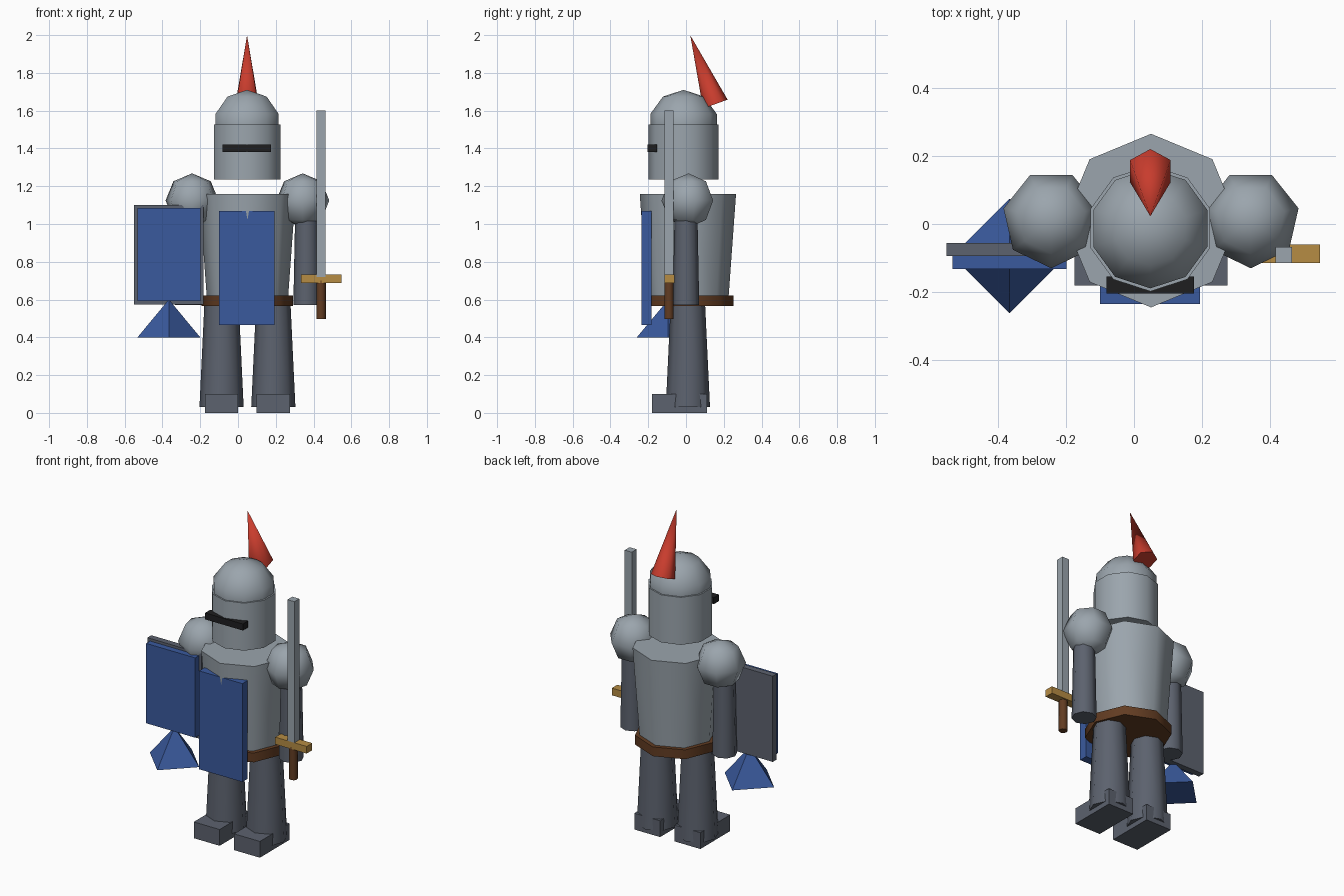
import bpy
from math import radians, pi

if "Cube" in bpy.data.objects:
    bpy.data.objects.remove(bpy.data.objects["Cube"])

CX = 0.05   # body centre line
CY = 0.01


def material(name, rgb):
    m = bpy.data.materials.new(name)
    lin = [((c / 255 + 0.055) / 1.055) ** 2.4 for c in rgb]
    m.diffuse_color = (*lin, 1)
    m.use_nodes = True
    m.node_tree.nodes["Principled BSDF"].inputs["Base Color"].default_value = m.diffuse_color
    return m


STEEL = material("light_steel", (155, 165, 173))
DARK = material("dark_steel", (92, 98, 110))
BLUE = material("blue", (58, 90, 158))
RED = material("red", (200, 60, 45))
BROWN = material("brown_leather", (98, 60, 34))
GOLD = material("gold", (182, 140, 68))
BLACK = material("black", (30, 30, 32))


def finish(name, mat, smooth=True):
    ob = bpy.context.object
    ob.name = name
    ob.data.materials.append(mat)
    if smooth:
        bpy.ops.object.shade_smooth_by_angle(angle=radians(60))
    return ob


def box(name, mat, x, y, z):
    """Box from (min, max) ranges."""
    mid = [(a + b) / 2 for a, b in (x, y, z)]
    bpy.ops.mesh.primitive_cube_add(size=1, location=mid)
    ob = bpy.context.object
    size = [b - a for a, b in (x, y, z)]
    for v in ob.data.vertices:
        v.co = [c * s for c, s in zip(v.co, size)]
    return finish(name, mat, False)


def cone(name, mat, sides, r1, r2, x, y, z0, z1, tilt=0):
    bpy.ops.mesh.primitive_cone_add(vertices=sides, radius1=r1, radius2=r2, depth=z1 - z0,
                                    location=(x, y, (z0 + z1) / 2), rotation=(tilt, 0, 0))
    return finish(name, mat)


def ball(name, mat, segments, rings, r, loc, turn=0):
    bpy.ops.mesh.primitive_uv_sphere_add(segments=segments, ring_count=rings, radius=r,
                                         location=loc, rotation=(0, 0, turn))
    return finish(name, mat)


# Paired limbs
for side, s in (("left", -1), ("right", 1)):
    leg_x = CX + s * 0.137
    box(f"{side}_foot", DARK, (leg_x - 0.088, leg_x + 0.088), (-0.18, 0.11), (0, 0.1))
    cone(f"{side}_leg", DARK, 8, 0.117, 0.09, leg_x, CY, 0.03, 0.6)
    cone(f"{side}_arm", DARK, 8, 0.07, 0.06, CX + s * 0.313, 0.0, 0.57, 1.08)
    ball(f"{side}_shoulder", STEEL, 7, 4, 0.144, (CX + s * 0.293, 0.014, 1.124), pi)

# Body
cone("torso", STEEL, 8, 0.213, 0.255, CX, CY, 0.58, 1.16)
cone("belt", BROWN, 8, 0.242, 0.242, CX, CY, 0.565, 0.622)
box("tabard", BLUE, (-0.1, 0.194), (-0.235, -0.183), (0.465, 1.07))

# Helmet
cone("helmet", STEEL, 10, 0.185, 0.185, CX - 0.002, -0.013, 1.235, 1.527)
ball("helmet_dome", STEEL, 10, 5, 0.185, (CX - 0.002, -0.013, 1.525))
box("visor_slit", BLACK, (-0.081, 0.176), (-0.204, -0.154), (1.38, 1.42))
cone("plume", RED, 6, 0.069, 0, CX - 0.002, 0.089, 1.623, 2.011, radians(20))

# Sword
box("sword_blade", STEEL, (0.416, 0.464), (-0.114, -0.067), (0.72, 1.6))
box("sword_guard", GOLD, (0.333, 0.547), (-0.114, -0.06), (0.688, 0.732))
cone("sword_grip", BROWN, 8, 0.025, 0.025, 0.44, -0.09, 0.497, 0.7)

# Shield with its pointed lower piece
box("shield_back", DARK, (-0.551, -0.182), (-0.094, -0.056), (0.573, 1.1))
box("shield_face", BLUE, (-0.533, -0.199), (-0.132, -0.093), (0.593, 1.084))
cone("shield_point", BLUE, 4, 0.168, 0, -0.366, -0.094, 0.398, 0.6)
